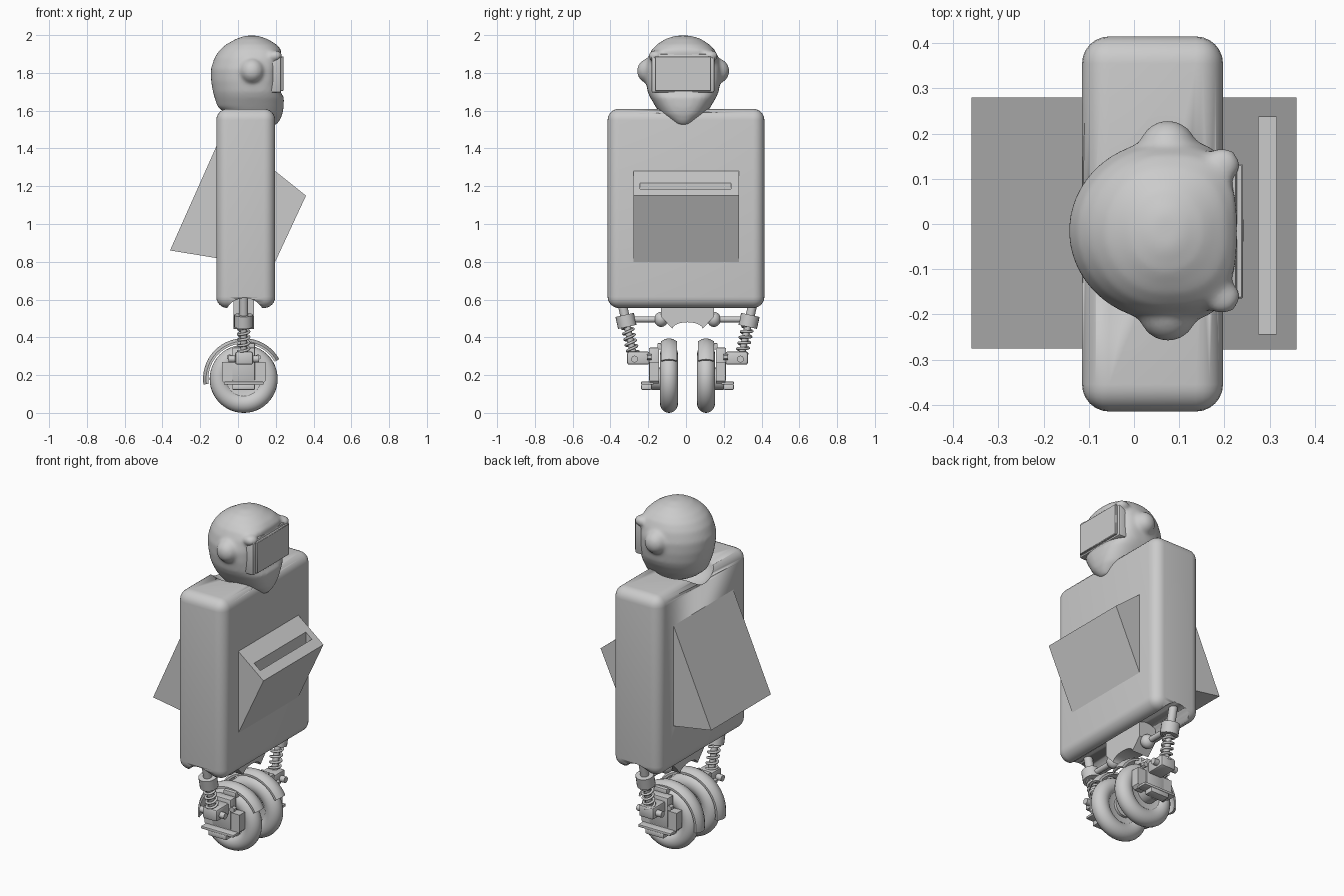
import bpy, bmesh, math
from mathutils import Vector

if bpy.data.objects.get("Cube"):
    bpy.data.objects.remove(bpy.data.objects["Cube"])

grey = bpy.data.materials.new("plain grey")
grey.use_nodes = True
grey.diffuse_color = (0.6, 0.6, 0.6, 1)
grey.node_tree.nodes["Principled BSDF"].inputs["Base Color"].default_value = (0.6, 0.6, 0.6, 1)
MID = 0.008            # mirror plane of the undercarriage
AXLE = (0.03, 0.18)    # x, z of the wheel axle


def finish(name, bm, smooth=True):
    bmesh.ops.recalc_face_normals(bm, faces=bm.faces[:])
    mesh = bpy.data.meshes.new(name)
    bm.to_mesh(mesh)
    bm.free()
    ob = bpy.data.objects.new(name, mesh)
    bpy.context.collection.objects.link(ob)
    mesh.materials.append(grey)
    if smooth:
        bpy.ops.object.select_all(action='DESELECT')
        ob.select_set(True)
        bpy.context.view_layer.objects.active = ob
        bpy.ops.object.shade_smooth_by_angle(angle=math.radians(40))
    return ob


def modifier(ob, kind, **settings):
    mod = ob.modifiers.new(kind.lower(), kind)
    for key, value in settings.items():
        setattr(mod, key, value)


def box(name, lo, hi, bevel=0.0, segments=2):
    bm = bmesh.new()
    bmesh.ops.create_cube(bm, size=1)
    lo, hi = Vector(lo), Vector(hi)
    for v in bm.verts:
        v.co = Vector([a + (c + 0.5) * (b - a) for a, b, c in zip(lo, hi, v.co)])
    if bevel:
        bmesh.ops.bevel(bm, geom=bm.edges[:], offset=bevel, segments=segments,
                        affect='EDGES', profile=0.5)
    return finish(name, bm, bevel > 0)


def prism(name, points, axis, lo, hi):
    """Extrude a 2D outline along x or y."""
    bm = bmesh.new()
    place = (lambda p, d: (d, *p)) if axis == 'x' else (lambda p, d: (p[0], d, p[1]))
    a, b = [[bm.verts.new(place(p, d)) for p in points] for d in (lo, hi)]
    bm.faces.new(a)
    bm.faces.new(b)
    for i in range(len(a)):
        j = (i + 1) % len(a)
        bm.faces.new((a[i], a[j], b[j], b[i]))
    return finish(name, bm)


def rod(name, start, end, r1, r2=None, sides=20):
    bm = bmesh.new()
    start, end = Vector(start), Vector(end)
    d = end - start
    bmesh.ops.create_cone(bm, cap_ends=True, segments=sides, radius1=r1,
                          radius2=r1 if r2 is None else r2, depth=d.length)
    turn = d.to_track_quat('Z', 'Y')
    for v in bm.verts:
        v.co = turn @ v.co + (start + end) / 2
    return finish(name, bm)


def ball(name, centre, radii):
    bm = bmesh.new()
    bmesh.ops.create_uvsphere(bm, u_segments=28, v_segments=18, radius=1)
    for v in bm.verts:
        v.co = Vector([c + r * k for c, r, k in zip(centre, radii, v.co)])
    return finish(name, bm)


def lathe(name, profile, y, start=0, end=360, steps=48):
    """Turn a closed (radius, offset) outline about the axle."""
    bm = bmesh.new()
    full = end - start == 360
    rings = []
    for i in range(steps if full else steps + 1):
        t = math.radians(start + (end - start) * i / steps)
        rings.append([bm.verts.new((AXLE[0] + r * math.cos(t), y + o, AXLE[1] + r * math.sin(t)))
                      for r, o in profile])
    n = len(profile)
    for i in range(steps):
        a, b = rings[i], rings[(i + 1) % len(rings)]
        for k in range(n):
            m = (k + 1) % n
            bm.faces.new((a[k], a[m], b[m], b[k]))
    if not full:
        bm.faces.new(rings[0])
        bm.faces.new(rings[-1])
    return finish(name, bm)


def cut(ob, cutter):
    modifier(ob, 'BOOLEAN', object=cutter, operation='DIFFERENCE', solver='EXACT')
    cutter.hide_render = True
    cutter.hide_set(True)
    cutter.display_type = 'WIRE'


# Torso with an axle groove below and a neck socket above
body = box("body", (-0.115, -0.415, 0.555), (0.197, 0.415, 1.61), 0.06, 6)
cut(body, rod("groove_cutter", (0.035, -0.6, 0.5), (0.035, 0.6, 0.5), 0.108, sides=48))
cut(body, ball("socket_cutter", (0.02, -0.01, 1.64), (0.17, 0.165, 0.15)))

# Slotted chest box and wedge backpack
chest = prism("chest_box", [(0.15, 1.318), (0.36, 1.15), (0.197, 0.8), (0.15, 0.8)], 'y', -0.278, 0.28)
cut(chest, box("slot_cutter", (0.275, -0.243, 1.13), (0.315, 0.237, 1.4)))
prism("backpack", [(-0.115, 1.41), (-0.36, 0.86), (-0.115, 0.82), (-0.05, 0.82), (-0.05, 1.41)],
      'y', -0.275, 0.28)

# Head: stacked rings of (z, back x, front x, half width, squareness of front)
rings = [(1.525, 0.08, 0.205, 0.05, 2.4), (1.55, 0.0, 0.222, 0.085, 2.4),
         (1.58, -0.06, 0.235, 0.12, 2.5), (1.62, -0.108, 0.242, 0.145, 2.6),
         (1.67, -0.125, 0.243, 0.175, 2.8), (1.70, -0.133, 0.225, 0.188, 3.2),
         (1.76, -0.143, 0.215, 0.198, 3.6), (1.82, -0.144, 0.215, 0.2, 3.6),
         (1.88, -0.125, 0.225, 0.187, 3.2), (1.92, -0.098, 0.23, 0.168, 2.8),
         (1.95, -0.064, 0.205, 0.14, 2.4), (1.98, -0.01, 0.155, 0.093, 2),
         (1.997, 0.04, 0.105, 0.04, 2)]
bm = bmesh.new()
loops = []
for z, back, front, half, square in rings:
    mid = 0.07
    loop = []
    for i in range(48):
        t = math.tau * i / 48
        c, s = math.cos(t), math.sin(t)
        e = 2 / square if c > 0 else 1
        reach = front - mid if c > 0 else mid - back
        loop.append(bm.verts.new((mid + math.copysign(abs(c) ** e, c) * reach,
                                  -0.015 + math.copysign(abs(s) ** e, s) * half, z)))
    loops.append(loop)
for a, b in zip(loops, loops[1:]):
    for i in range(48):
        j = (i + 1) % 48
        bm.faces.new((a[i], a[j], b[j], b[i]))
bm.faces.new(loops[0])
bm.faces.new(loops[-1])
head = finish("head", bm)

# Ears and brow corners melt into the head
bumps = []
for s in (-1, 1):
    bumps.append(ball("ear", (0.075, -0.015 + s * 0.175, 1.81), (0.066, 0.07, 0.068)))
    bumps.append(ball("brow_corner", (0.195, -0.015 + s * 0.145, 1.89), (0.04, 0.04, 0.03)))
bpy.ops.object.select_all(action='DESELECT')
for ob in bumps + [head]:
    ob.select_set(True)
bpy.context.view_layer.objects.active = head
bpy.ops.object.join()
modifier(head, 'REMESH', mode='VOXEL', voxel_size=0.01, use_smooth_shade=True)
modifier(head, 'SMOOTH', factor=0.5, iterations=8)

# Visor: frame and screen
box("visor_frame", (0.14, -0.183, 1.695), (0.228, 0.15, 1.9), 0.01)
box("visor_screen", (0.2, -0.165, 1.705), (0.241, 0.133, 1.888), 0.003, 1)

# Central axle housing, arched underneath
arch = [(MID + 0.08 * math.cos(t), 0.445 + 0.035 * math.sin(t))
        for t in [math.pi * i / 10 for i in range(11)]]
prism("axle_housing", [(MID - 0.14, 0.51), (MID - 0.14, 0.62), (MID + 0.14, 0.62),
                       (MID + 0.14, 0.51)] + arch, 'x', -0.025, 0.085)

tyre = [(0.13 + 0.05 * math.cos(t), 0.048 * math.sin(t))
        for t in [math.tau * i / 20 for i in range(20)]]
rim = [(0.03, -0.035), (0.1, -0.03), (0.12, -0.042), (0.12, 0.042), (0.1, 0.03), (0.03, 0.035)]
crown = [(-0.042 + 0.021 * i) for i in range(5)]
fender = [(0.215 - 9 * o * o, o) for o in crown] + [(0.203 - 9 * o * o, o) for o in reversed(crown)]

for s, side in ((-1, "right"), (1, "left")):
    def at(x, y, z):
        return (x, MID + s * y, z)

    def block(name, x0, x1, y0, y1, z0, z1, bevel=0.006):
        ys = sorted((MID + s * y0, MID + s * y1))
        return box(side + "_" + name, (x0, ys[0], z0), (x1, ys[1], z1), bevel)

    # Wheel and mudguard
    y = MID + s * 0.098
    lathe(side + "_tyre", tyre, y)
    lathe(side + "_rim", rim, y)
    rod(side + "_axle", at(AXLE[0], 0.05, 0.18), at(AXLE[0], 0.19, 0.18), 0.06)
    lathe(side + "_fender", fender, y, 29, 188, 32)

    # Wheel carrier with foot plate
    block("carrier", -0.03, 0.09, 0.15, 0.205, 0.17, 0.345)
    ys = sorted((MID + s * 0.15, MID + s * 0.2))
    prism(side + "_carrier_plate", [(-0.085, 0.17), (-0.07, 0.155), (0.13, 0.155), (0.145, 0.17),
                                    (0.145, 0.27), (-0.085, 0.27)], 'y', *ys)
    block("foot_plate", -0.075, 0.135, 0.18, 0.245, 0.15, 0.165, 0.003)
    block("foot", -0.03, 0.09, 0.19, 0.245, 0.122, 0.152)
    block("fender_stay", 0.01, 0.09, 0.1, 0.16, 0.335, 0.37)
    block("clevis", -0.015, 0.08, 0.2, 0.32, 0.255, 0.325, 0.012)
    rod(side + "_clevis_pin", at(-0.05, 0.28, 0.285), at(0.11, 0.28, 0.285), 0.018)
    for x in (-0.045, 0.105):
        rod(side + "_bolt", at(x, 0.19, 0.295), at(x, 0.215, 0.295), 0.016, sides=6)

    # Shock absorber: core, coil spring, collar, upper rod
    low, high = Vector(at(0.03, 0.282, 0.29)), Vector(at(0.03, 0.322, 0.47))
    rod(side + "_shock_core", low, high, 0.018)
    along = (high - low).normalized()
    u = Vector((1, 0, 0))
    w = along.cross(u)
    curve = bpy.data.curves.new(side + "_spring", 'CURVE')
    curve.dimensions = '3D'
    curve.bevel_depth = 0.007
    curve.bevel_resolution = 2
    curve.materials.append(grey)
    path = curve.splines.new('POLY')
    count = 5 * 16
    path.points.add(count)
    for i, p in enumerate(path.points):
        t = math.tau * i / 16
        p.co = (*(low.lerp(high, 0.12 + 0.83 * i / count)
                  + 0.029 * (u * math.cos(t) + w * math.sin(t))), 1)
    bpy.context.collection.objects.link(bpy.data.objects.new(side + "_spring", curve))
    rod(side + "_collar", high - along * 0.015, high + along * 0.05, 0.05)
    rod(side + "_upper_rod", high, high + along * 0.17, 0.024)

    # Cross link to the axle housing
    rod(side + "_link", at(0.03, 0.1, 0.495), at(0.03, 0.3, 0.495), 0.016)
    ball(side + "_link_ball", at(0.03, 0.14, 0.495), (0.04, 0.036, 0.04))
